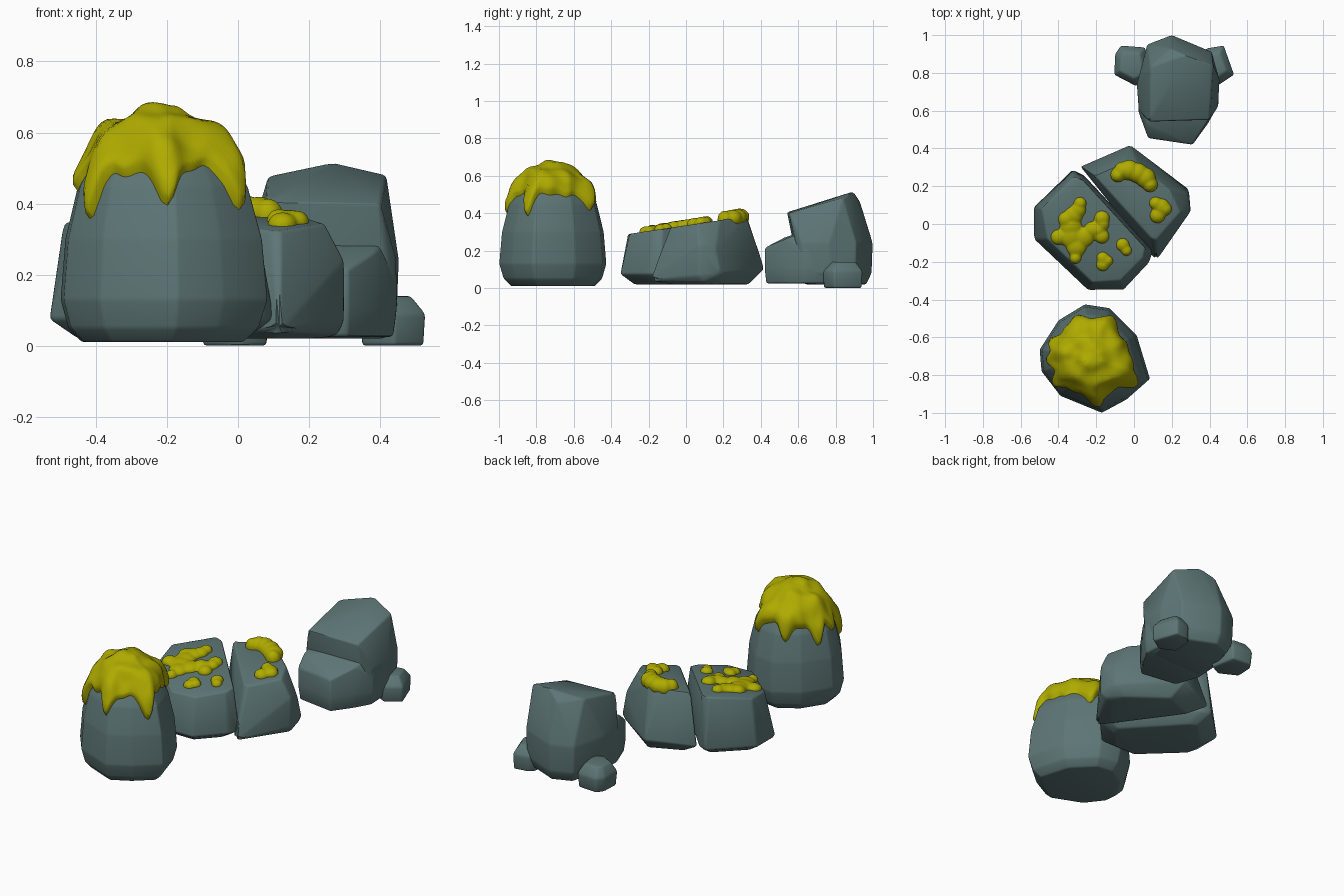
import bpy, bmesh, math
from mathutils import Vector, Matrix, noise
from mathutils.bvhtree import BVHTree

cube = bpy.data.objects.get("Cube")
if cube:
    bpy.data.objects.remove(cube)


def material(name, rgb):
    m = bpy.data.materials.new(name)
    m.use_nodes = True
    m.diffuse_color = (*rgb, 1)
    b = m.node_tree.nodes["Principled BSDF"]
    b.inputs["Base Color"].default_value = (*rgb, 1)
    b.inputs["Roughness"].default_value = 0.9
    return m


STONE = material("slate stone", (0.11, 0.18, 0.18))
MOSS = material("yellow moss", (0.43, 0.41, 0.0))


def finish(name, bm, mat, angle):
    bmesh.ops.recalc_face_normals(bm, faces=bm.faces)
    me = bpy.data.meshes.new(name)
    bm.to_mesh(me)
    bm.free()
    me.materials.append(mat)
    ob = bpy.data.objects.new(name, me)
    bpy.context.collection.objects.link(ob)
    bpy.ops.object.select_all(action="DESELECT")
    ob.select_set(True)
    bpy.context.view_layer.objects.active = ob
    bpy.ops.object.shade_smooth_by_angle(angle=math.radians(angle))
    return ob


def rock(name, points, soft=0.01):
    """Chiselled boulder: convex hull with worn edges; returns its surface for ray casts."""
    bm = bmesh.new()
    for p in points:
        bm.verts.new(p)
    res = bmesh.ops.convex_hull(bm, input=bm.verts)
    loose = {v for v in res["geom_interior"] + res["geom_unused"] if isinstance(v, bmesh.types.BMVert)}
    bmesh.ops.delete(bm, geom=list(loose), context="VERTS")
    bmesh.ops.dissolve_limit(bm, angle_limit=math.radians(6), verts=bm.verts, edges=bm.edges)
    bmesh.ops.bevel(bm, geom=bm.edges[:], offset=soft, segments=2, profile=0.5,
                    affect="EDGES", clamp_overlap=True)
    bmesh.ops.triangulate(bm, faces=bm.faces)
    surface = BVHTree.FromBMesh(bm)
    finish(name, bm, STONE, 40)
    return surface


def ring(outline, z, scale=1.0, slope=0.0):
    """Outline scaled about its middle and set at a height that may rise towards the back."""
    mid = sum((Vector(p) for p in outline), Vector((0, 0))) / len(outline)
    pts = [mid + (Vector(p) - mid) * scale for p in outline]
    return [(p.x, p.y, z + slope * p.y) for p in pts]


# Tall front boulder
tall = [(-.5, -.665), (-.4, -.51), (-.26, -.425), (-.13, -.445), (.015, -.59),
        (.085, -.82), (-.04, -.93), (-.17, -1.0), (-.39, -.91), (-.49, -.78)]
tall_points = []
for z, s in ((.01, .78), (.05, .92), (.13, 1), (.3, .95), (.45, .82), (.54, .64), (.595, .44), (.635, .17)):
    tall_points += ring(tall, z, s)
tall_surface = rock("tall_boulder", tall_points, .008)

# Moss cap draped over the tall boulder, with drips at its rim
core = Vector((-.23, -.71, .3))
drips = ((60, .12), (110, .11), (155, .14), (182, .08), (215, .16), (278, .14), (330, .15))


def rim_height(a):
    z = .525
    for deg, depth in drips:
        d = (a - math.radians(deg) + math.pi) % math.tau - math.pi
        z -= depth * math.exp(-(d / .17) ** 2)
    return z + .012 * math.sin(13 * a)


def moss_depth(p):
    return .042 + .028 * noise.noise(p * 11)


SIDES, STEPS = 96, 22
bm = bmesh.new()
rows = []
for i in range(SIDES):
    a = math.tau * i / SIDES
    low = math.atan2(rim_height(a) - core.z, .235)
    row = []
    for j in range(1, STEPS + 1):
        t = j / STEPS
        e = math.pi / 2 + (low - math.pi / 2) * t
        ray = Vector((math.cos(e) * math.cos(a), math.cos(e) * math.sin(a), math.sin(e)))
        hit = tall_surface.ray_cast(core, ray)[0]
        thick = moss_depth(hit) * math.sqrt(max(0, 1 - t ** 6)) - .006 * (j == STEPS)
        row.append(bm.verts.new(hit + ray * thick))
    rows.append(row)
up = Vector((0, 0, 1))
peak = tall_surface.ray_cast(core, up)[0]
top = bm.verts.new(peak + up * moss_depth(peak))
for i, row in enumerate(rows):
    nxt = rows[(i + 1) % SIDES]
    bm.faces.new((top, row[0], nxt[0]))
    for j in range(STEPS - 1):
        bm.faces.new((row[j], row[j + 1], nxt[j + 1], nxt[j]))
finish("moss_cap", bm, MOSS, 60)

# Split boulder: two halves with a narrow crack, tops rising to the back
left_low = [(-.53, .09), (-.325, .288), (-.265, .258), (.103, -.135),
            (.08, -.205), (-.055, -.35), (-.245, -.35), (-.53, -.08)]
left_top = [(-.49, .08), (-.32, .25), (-.27, .235), (.06, -.125),
            (.05, -.18), (-.07, -.3), (-.22, -.31), (-.46, -.08)]
left_surface = rock("split_boulder_left", ring(left_low, .02, .74) + ring(left_low, .075)
                    + ring(left_top, .335, 1, .15))

right_low = [(-.285, .305), (-.02, .42), (.29, .185), (.298, .065), (.117, -.195)]
right_top = [(-.21, .255), (-.05, .325), (.02, .32), (.19, .18), (.245, .06), (.12, -.085), (.09, -.075)]
right_surface = rock("split_boulder_right", ring(right_low, .02, .68) + ring(right_low, .06, 1, .1)
                     + ring(right_top, .335, 1, .15) + [(.28, .16, .21), (.3, .07, .24), (.28, .09, .03)])


def moss_patch(name, surface, blobs, height):
    """Flattened drops set on the stone and fused into one soft patch."""
    bm = bmesh.new()
    for x, y, r in blobs:
        hit, normal, _, _ = surface.ray_cast(Vector((x, y, 1)), Vector((0, 0, -1)))
        m = (Matrix.Translation(hit) @ normal.to_track_quat("Z", "Y").to_matrix().to_4x4()
             @ Matrix.Diagonal((r, r, height, 1)))
        bmesh.ops.create_icosphere(bm, subdivisions=3, radius=1, matrix=m)
    ob = finish(name, bm, MOSS, 60)
    fuse = ob.modifiers.new("fuse", "REMESH")
    fuse.mode = "VOXEL"
    fuse.voxel_size = .007
    fuse.use_smooth_shade = True
    soften = ob.modifiers.new("soften", "SMOOTH")
    soften.iterations = 6


moss_patch("moss_left_large", left_surface, [
    (-.285, .11, .034), (-.295, .075, .042), (-.32, .045, .05), (-.36, .025, .042), (-.335, -.015, .06),
    (-.33, -.065, .066), (-.4, -.07, .042), (-.305, -.12, .055), (-.31, -.18, .032), (-.265, -.07, .055),
    (-.22, -.03, .045), (-.17, -.065, .04), (-.185, -.03, .035), (-.165, 0, .036), (-.17, .03, .042)], .032)
moss_patch("moss_left_small", left_surface, [
    (-.165, -.18, .034), (-.165, -.215, .036), (-.14, -.195, .03),
    (-.06, -.11, .036), (-.04, -.14, .03)], .028)
moss_patch("moss_right_back", right_surface, [
    (-.085, .26, .04), (-.06, .285, .045), (-.025, .285, .055), (.02, .27, .055),
    (.06, .245, .055), (.085, .21, .042)], .048)
moss_patch("moss_right_front", right_surface, [
    (.115, .11, .035), (.145, .09, .046), (.165, .08, .036), (.125, .045, .042)], .034)

# Back boulder: leaning block with a lower foot in front
block = [(.015, .74), (.025, .6), (.445, .62), (.453, .77), (.415, .91), (.2, 1.0), (.07, .95)]
rock("back_boulder", ring(block, .02, .83) + ring(block, .08, .97) + ring(block, .24)
     + [(.08, .54, .405), (.4, .55, .4), (.085, .83, .478), (.418, .84, .482), (.27, .895, .517),
        (.19, .93, .465)])
foot = [(.075, .455), (.31, .42), (.39, .53), (.447, .63), (.44, .75), (.03, .75), (.022, .6)]
rock("back_boulder_foot", ring(foot, .025, .95) + ring(foot, .1) + ring(foot[:2], .215)
     + ring(foot[3:], .2) + [(.065, .525, .27), (.385, .535, .265), (.05, .68, .31), (.425, .68, .32)])

# Small stones beside the back boulder
stone_right = [(.355, .9), (.385, .93), (.475, .945), (.53, .79), (.44, .73), (.345, .78)]
rock("small_stone_right", ring(stone_right, 0, .95) + ring(stone_right, .09)
     + ring(stone_right, .14, .62))
stone_left = [(-.1, .9), (-.07, .945), (.06, .935), (.09, .77), (.01, .73), (-.105, .79)]
rock("small_stone_left", ring(stone_left, 0, .92) + ring(stone_left, .085)
     + ring(stone_left, .14, .65))
